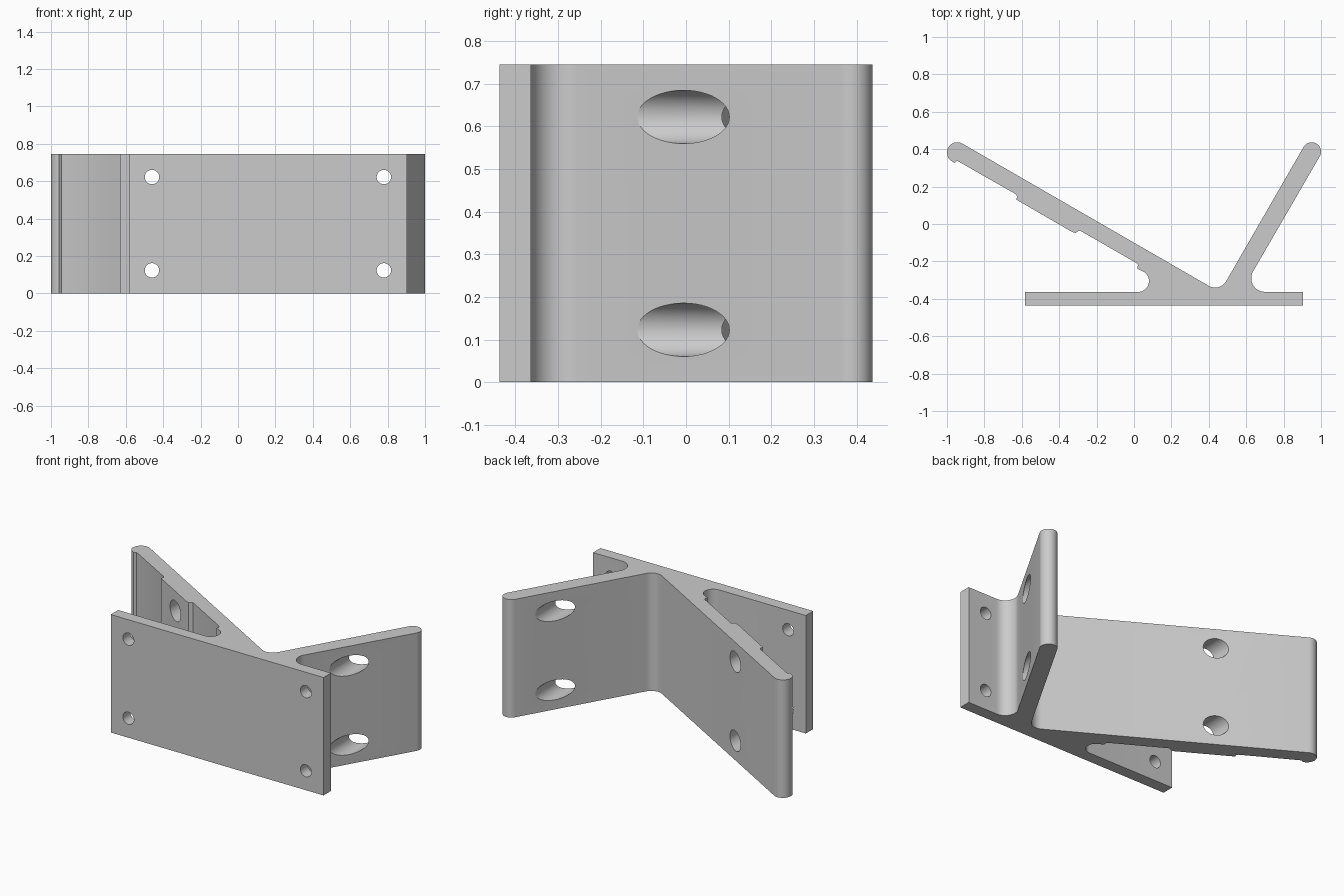
import bpy
import bmesh
from math import sin, cos, radians
from mathutils import Matrix, Vector

HEIGHT = 0.745

cube = bpy.data.objects.get("Cube")
if cube:
    bpy.data.objects.remove(cube, do_unlink=True)

grey = bpy.data.materials.new("plain grey")
grey.use_nodes = True
colour = (0.6, 0.6, 0.6, 1)
grey.diffuse_color = colour
grey.node_tree.nodes["Principled BSDF"].inputs["Base Color"].default_value = colour


def arc(cx, cy, r, start, end, steps=12):
    """Points along a circular arc, angles in degrees."""
    angles = [radians(start + (end - start) * i / steps) for i in range(steps + 1)]
    return [(cx + r * cos(a), cy + r * sin(a)) for a in angles]


def make_object(name, bm):
    bmesh.ops.recalc_face_normals(bm, faces=bm.faces)
    mesh = bpy.data.meshes.new(name)
    bm.to_mesh(mesh)
    bm.free()
    mesh.materials.append(grey)
    obj = bpy.data.objects.new(name, mesh)
    bpy.context.collection.objects.link(obj)
    return obj


# Bracket outline: base plate, right arm, inner corner, left arm with hooked recesses
outline = [(-0.583, -0.363), (-0.583, -0.437), (0.904, -0.437), (0.904, -0.363)]
outline += arc(0.70, -0.290, 0.073, 270, 150)
outline += arc(0.95, 0.387, 0.05, -30, 150, 16)
outline += arc(0.434, -0.2725, 0.0675, 330, 240)
outline += arc(-0.945, 0.382, 0.055, 60, 240, 16)
outline += [(-0.958, 0.327), (-0.945, 0.338),
            (-0.633, 0.160), (-0.624, 0.146), (-0.630, 0.130), (-0.620, 0.125),
            (-0.330, -0.043), (-0.312, -0.048), (-0.291, -0.034),
            (0.012, -0.208), (0.021, -0.218), (0.018, -0.239)]
outline += arc(0.022, -0.305, 0.058, 60, -90, 16)

bm = bmesh.new()
face = bm.faces.new([bm.verts.new((x, y, 0)) for x, y in outline])
extruded = bmesh.ops.extrude_face_region(bm, geom=[face])
top = [v for v in extruded["geom"] if isinstance(v, bmesh.types.BMVert)]
bmesh.ops.translate(bm, verts=top, vec=(0, 0, HEIGHT))
bracket = make_object("angle_bracket", bm)

# Screw holes through the plate, with wider access holes through the arms
bm = bmesh.new()
for x in (-0.46, 0.78):
    for z in (0.123, HEIGHT - 0.123):
        for radius, y0, y1 in ((0.0385, -0.6, -0.345), (0.0625, -0.335, 0.6)):
            place = Matrix.Translation(Vector((x, (y0 + y1) / 2, z)))
            bmesh.ops.create_cone(
                bm, cap_ends=True, segments=48, radius1=radius, radius2=radius,
                depth=y1 - y0, matrix=place @ Matrix.Rotation(radians(90), 4, "X"))
cutter = make_object("hole_cutter", bm)
cutter.hide_render = True

bpy.ops.object.select_all(action="DESELECT")
bpy.context.view_layer.objects.active = bracket
bracket.select_set(True)
holes = bracket.modifiers.new("holes", "BOOLEAN")
holes.operation = "DIFFERENCE"
holes.solver = "EXACT"
holes.object = cutter
bpy.ops.object.modifier_apply(modifier=holes.name)
bpy.data.objects.remove(cutter, do_unlink=True)
bpy.ops.object.shade_smooth_by_angle(angle=radians(30))
